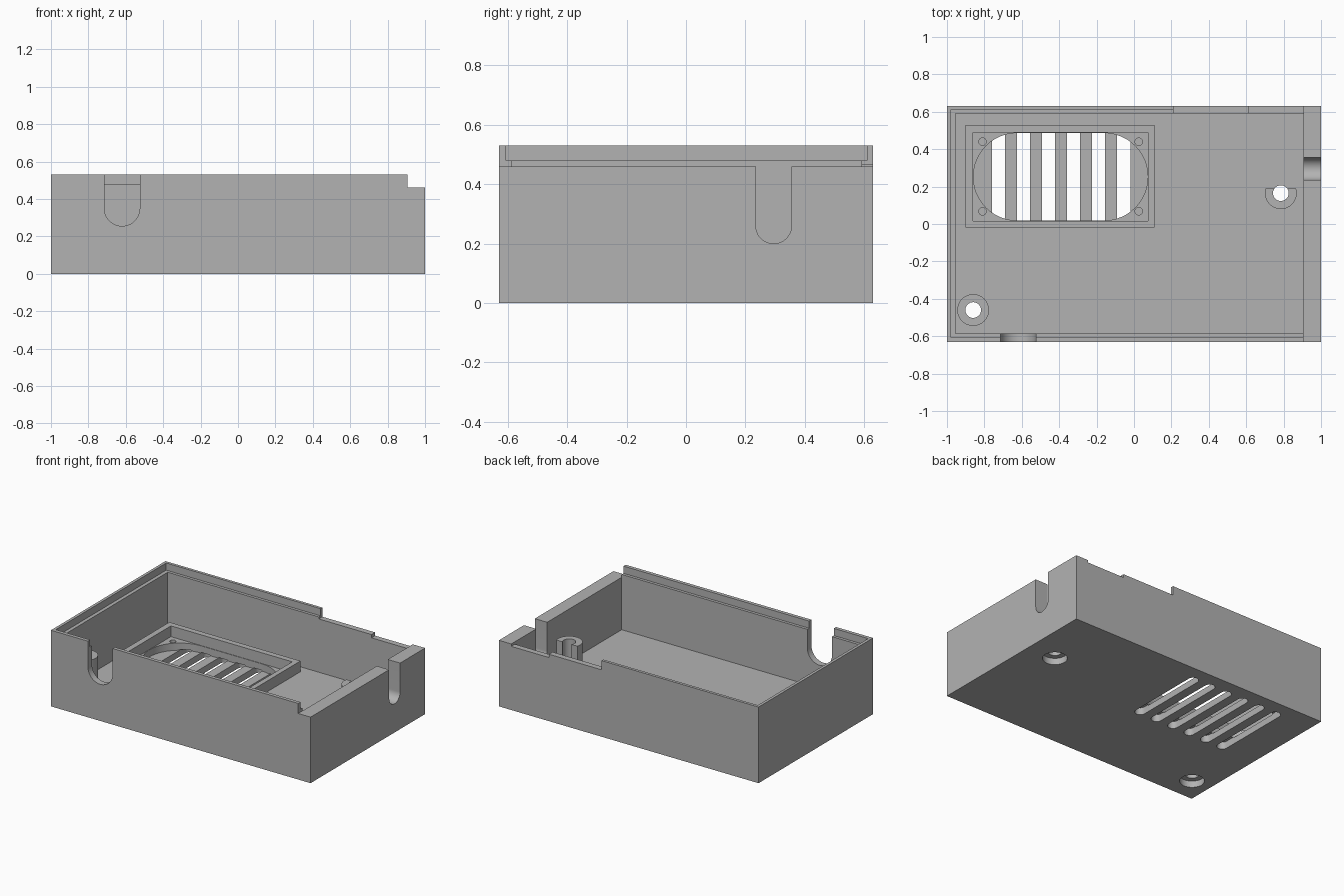
import bpy
import bmesh
from math import sin, cos, pi

cube = bpy.data.objects.get("Cube")
if cube:
    bpy.data.objects.remove(cube, do_unlink=True)

grey = bpy.data.materials.new("plain grey")
grey.use_nodes = True
COLOUR = (0.45, 0.45, 0.45, 1)
grey.diffuse_color = COLOUR
grey.node_tree.nodes["Principled BSDF"].inputs["Base Color"].default_value = COLOUR


def solid(name, loop, offset):
    """Extrude a closed 3D outline along an offset."""
    bm = bmesh.new()
    face = bm.faces.new([bm.verts.new(p) for p in loop])
    top = bmesh.ops.extrude_face_region(bm, geom=[face])["geom"]
    bmesh.ops.translate(bm, vec=offset,
                        verts=[v for v in top if isinstance(v, bmesh.types.BMVert)])
    bmesh.ops.recalc_face_normals(bm, faces=bm.faces)
    mesh = bpy.data.meshes.new(name)
    bm.to_mesh(mesh)
    bm.free()
    mesh.materials.append(grey)
    ob = bpy.data.objects.new(name, mesh)
    bpy.context.collection.objects.link(ob)
    return ob


def prism(name, outline, z0, z1):
    return solid(name, [(x, y, z0) for x, y in outline], (0, 0, z1 - z0))


def box(name, x0, x1, y0, y1, z0, z1):
    return prism(name, [(x0, y0), (x1, y0), (x1, y1), (x0, y1)], z0, z1)


def arc(cx, cy, r, a0, a1, n=24):
    """Points on an arc, with angles in units of pi."""
    return [(cx + r * cos(pi * (a0 + (a1 - a0) * i / n)),
             cy + r * sin(pi * (a0 + (a1 - a0) * i / n))) for i in range(n + 1)]


def circle(cx, cy, r, n=32):
    return arc(cx, cy, r, 0, 2, n)[:-1]


def combine(body, tool, operation="DIFFERENCE"):
    """Apply a boolean and remove the tool object."""
    tool.hide_render = True
    mod = body.modifiers.new("shape", "BOOLEAN")
    mod.operation = operation
    mod.solver = "EXACT"
    mod.object = tool
    bpy.context.view_layer.objects.active = body
    bpy.ops.object.modifier_apply(modifier=mod.name)
    bpy.data.objects.remove(tool, do_unlink=True)


FLOOR, TOP, OVER = 0.095, 0.53, 0.7

# Tray with cavity, lid ledge and lowered wall sections
case = box("case_tray", -1, 1, -0.63, 0.63, 0, TOP)
combine(case, box("cavity", -0.955, 0.905, -0.585, 0.59, FLOOR, OVER))
combine(case, box("lid_ledge", -0.98, 0.93, -0.605, 0.61, 0.48, OVER))
combine(case, box("right_wall_top", 0.905, 1.1, -0.8, 0.8, 0.46, OVER))
combine(case, box("back_wall_step", 0.21, 0.92, 0.57, 0.8, 0.466, OVER))
combine(case, box("back_wall_low_step", 0.615, 0.905, 0.58, 0.8, 0.443, OVER))

# Round-bottomed cable notches in the front and right walls
front = arc(-0.62, 0.35, 0.095, 1, 2) + [(-0.525, OVER), (-0.715, OVER)]
combine(case, solid("front_notch", [(x, -0.7, z) for x, z in front], (0, 0.15, 0)))
side = arc(0.295, 0.26, 0.06, 1, 2) + [(0.355, OVER), (0.235, OVER)]
combine(case, solid("right_notch", [(0.85, y, z) for y, z in side], (0.2, 0, 0)))

# Raised rectangular frame around the vent
frame = box("vent_frame", -0.9, 0.11, -0.02, 0.53, FLOOR - 0.02, 0.17)
combine(frame, box("frame_opening", -0.86, 0.075, 0.015, 0.49, 0, OVER))
combine(case, frame, "UNION")

# Stadium-shaped vent recess and its slots through the floor
stadium = arc(-0.16, 0.2525, 0.234, -0.5, 0.5) + arc(-0.625, 0.2525, 0.234, 0.5, 1.5)
combine(case, prism("vent_recess", stadium, 0.045, 0.14))
for i in range(6):
    x = -0.725 + i * 0.134
    slot = arc(x, 0.51, 0.035, 0, 1, 12) + arc(x, -0.005, 0.035, 1, 2, 12)
    combine(case, prism("vent_slot", slot, -0.05, 0.05))

# Blind screw holes at the vent corners
for x in (-0.81, 0.025):
    for y in (0.068, 0.44):
        combine(case, prism("vent_screw_hole", circle(x, y, 0.02, 20), 0.055, 0.13))

# Screw posts: one round, one cut flat at the back
post_left = prism("left_post", circle(-0.86, -0.46, 0.085), FLOOR - 0.02, 0.33)
post_right = prism("right_post", arc(0.785, 0.165, 0.085, -1.095, 0.095), FLOOR - 0.02, 0.33)
for post in (post_left, post_right):
    combine(case, post, "UNION")
for x, y in ((-0.86, -0.46), (0.785, 0.165)):
    combine(case, prism("post_hole", circle(x, y, 0.042), -0.1, 0.5))
    combine(case, prism("screw_head_recess", circle(x, y, 0.078), -0.1, 0.045))

# Sharp edges with smooth curved walls
bpy.ops.object.select_all(action="DESELECT")
case.select_set(True)
bpy.context.view_layer.objects.active = case
bpy.ops.object.shade_smooth_by_angle(angle=pi / 6)
